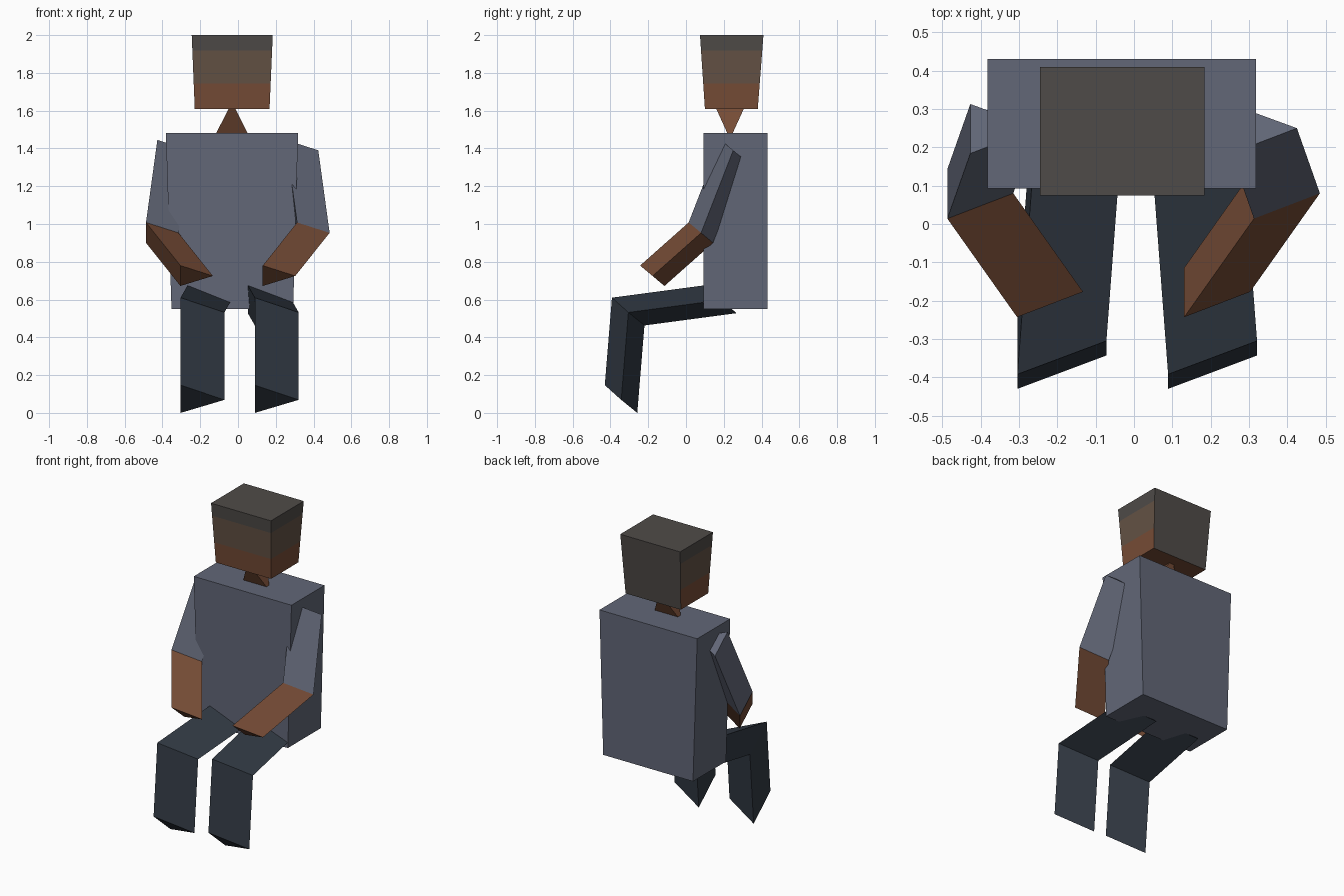
import bpy, bmesh
from mathutils import Vector

if "Cube" in bpy.data.objects:
    bpy.data.objects.remove(bpy.data.objects["Cube"])


def material(name, rgb):
    # sRGB bytes to linear diffuse colour
    lin = [((c / 255 + 0.055) / 1.055) ** 2.4 for c in rgb]
    m = bpy.data.materials.new(name)
    m.diffuse_color = (*lin, 1)
    m.use_nodes = True
    m.node_tree.nodes["Principled BSDF"].inputs["Base Color"].default_value = m.diffuse_color
    return m


SHIRT = material("shirt_grey_blue", (98, 103, 119))
SKIN = material("skin_brown", (118, 76, 54))
FACE = material("face_taupe", (100, 82, 69))
HAIR = material("hair_charcoal", (79, 75, 72))
TROUSERS = material("trousers_navy", (50, 58, 68))


def loft(name, rings, mats, rule=None):
    """Skin a stack of closed rings, cap both ends, colour faces by rule."""
    bm = bmesh.new()
    loops = [[bm.verts.new(p) for p in ring] for ring in rings]
    for a, b in zip(loops, loops[1:]):
        for i in range(len(a)):
            j = (i + 1) % len(a)
            bm.faces.new((a[i], a[j], b[j], b[i]))
    bm.faces.new(loops[0])
    bm.faces.new(loops[-1])
    bmesh.ops.recalc_face_normals(bm, faces=bm.faces[:])
    bm.normal_update()
    if rule:
        for f in bm.faces:
            f.material_index = rule(f)
    me = bpy.data.meshes.new(name)
    bm.to_mesh(me)
    bm.free()
    for m in mats:
        me.materials.append(m)
    ob = bpy.data.objects.new(name, me)
    bpy.context.collection.objects.link(ob)
    return ob


def rect(x0, x1, y0, y1, z):
    return [(x0, y0, z), (x1, y0, z), (x1, y1, z), (x0, y1, z)]


def limb(name, joint, section, to_root, to_tip, mats, rule=None):
    """Bent three-sided limb: the same section at root, joint and tip."""
    mid = [Vector(joint) + Vector(s) for s in section]
    rings = [[p + Vector(d) for p in mid] for d in (to_root, (0, 0, 0), to_tip)]
    return loft(name, rings, mats, rule)


# Torso: slightly wider at the shoulders
loft("torso", [rect(-0.352, 0.292, 0.093, 0.431, 0.55),
               rect(-0.382, 0.318, 0.093, 0.431, 1.482)], [SHIRT])

# Head: tapered block with colour bands, hair covering top and back
BOTTOM, TOP = (-0.229, 0.167, 0.100, 0.380), (-0.245, 0.184, 0.074, 0.410)
head_rings = []
for z in (1.61, 1.743, 1.918, 2.0):
    t = (z - 1.61) / 0.39
    head_rings.append(rect(*[a + (b - a) * t for a, b in zip(BOTTOM, TOP)], z))


def head_colour(f):
    z = f.calc_center_median().z
    if f.normal.y > 0.7 or z > 1.92:
        return 2
    return 0 if z < 1.743 else 1


loft("head", head_rings, [SKIN, FACE, HAIR], head_colour)

# Neck: wedge with crossed edges at top and bottom
bm = bmesh.new()
v = [bm.verts.new(p) for p in ((-0.131, 0.233, 1.45), (0.067, 0.233, 1.45),
                               (-0.032, 0.144, 1.645), (-0.032, 0.322, 1.645))]
for tri in ((0, 1, 2), (0, 1, 3), (0, 2, 3), (1, 2, 3)):
    bm.faces.new([v[i] for i in tri])
bmesh.ops.recalc_face_normals(bm, faces=bm.faces[:])
neck_mesh = bpy.data.meshes.new("neck")
bm.to_mesh(neck_mesh)
bm.free()
neck_mesh.materials.append(SKIN)
bpy.context.collection.objects.link(bpy.data.objects.new("neck", neck_mesh))

# Arms: shirt sleeve above the elbow, bare forearm below
ARM = [(0, 0, 0), (0.172, 0.066, -0.055), (0, 0.129, -0.108)]
sleeve = lambda f: 0 if f.calc_center_median().z > 1.05 else 1
for side, x, s in (("left", -0.487, 1), ("right", 0.313, -1)):
    limb(side + "_arm", (x, 0.014, 1.008), ARM, (0.06 * s, 0.17, 0.437),
         (0.182 * s, -0.257, -0.228), [SHIRT, SKIN], sleeve)

# Legs: seated thigh and shin
LEG = [(0, 0, 0), (0.232, 0.087, -0.078), (0, 0.172, -0.147)]
for side, x, s in (("left", -0.304, 1), ("right", 0.089, -1)):
    limb(side + "_leg", (x, -0.392, 0.61), LEG, (0.037 * s, 0.488, 0.065),
         (0, -0.038, -0.463), [TROUSERS])
